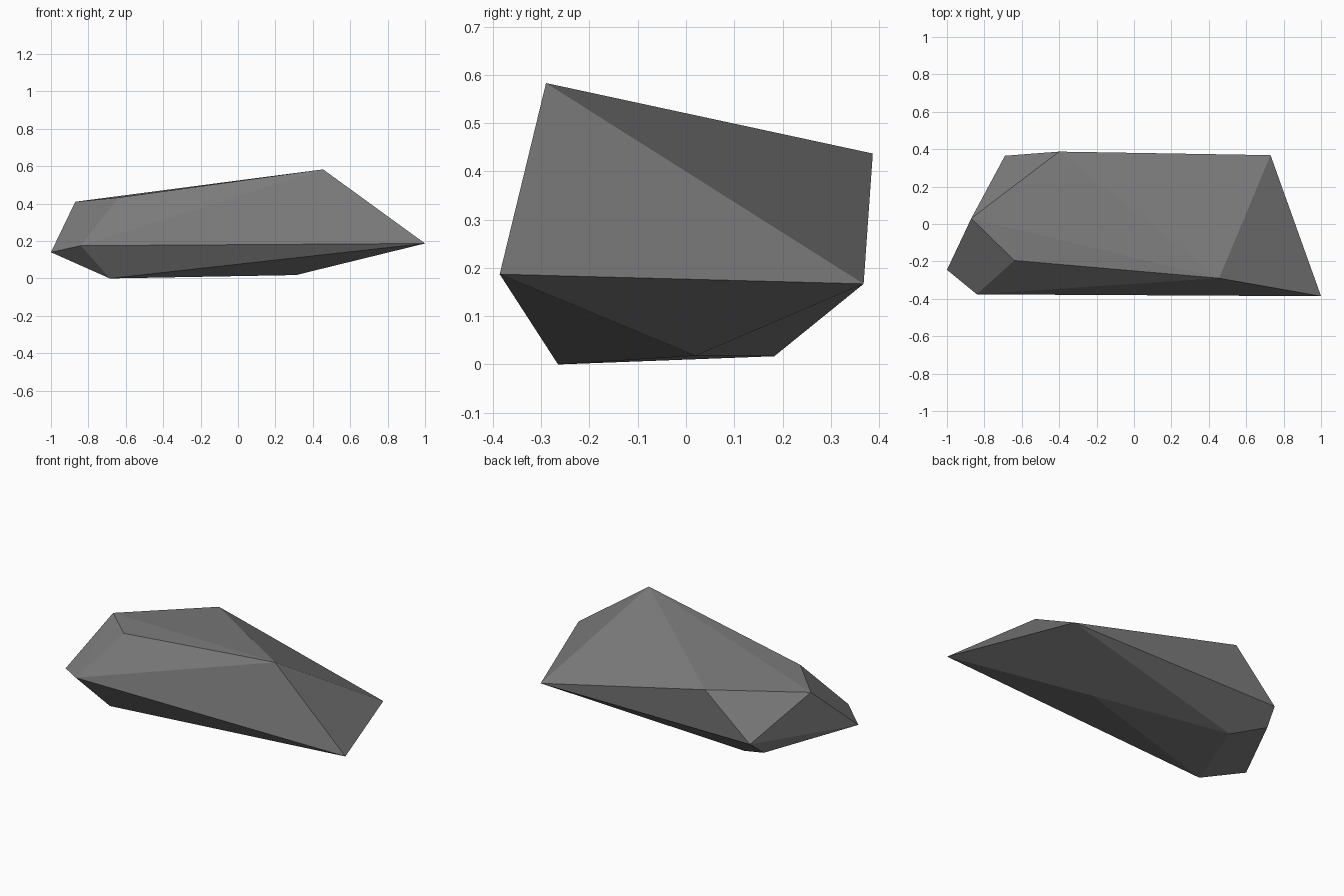
import bpy
import bmesh

if "Cube" in bpy.data.objects:
    bpy.data.objects.remove(bpy.data.objects["Cube"])

# Corner points of the faceted boulder
top = [(-0.87, 0.03, 0.41), (-0.64, -0.195, 0.432), (0.455, -0.29, 0.583), (-0.40, 0.387, 0.437)]
middle = [(-0.69, 0.365, 0.17), (0.73, 0.368, 0.167), (1.0, -0.386, 0.187),
          (-0.84, -0.376, 0.175), (-1.0, -0.245, 0.14)]
bottom = [(-0.685, -0.265, 0.0), (0.31, 0.02, 0.018), (-0.525, 0.183, 0.017), (-0.718, 0.27, 0.09)]

# Boulder: convex hull around the corners
bm = bmesh.new()
for co in top + middle + bottom:
    bm.verts.new(co)
bmesh.ops.convex_hull(bm, input=bm.verts[:])
bmesh.ops.recalc_face_normals(bm, faces=bm.faces[:])

mesh = bpy.data.meshes.new("boulder")
bm.to_mesh(mesh)
bm.free()

# Stone colour, flat faces
stone = bpy.data.materials.new("grey stone")
stone.diffuse_color = (0.2, 0.2, 0.2, 1)
stone.use_nodes = True
stone.node_tree.nodes["Principled BSDF"].inputs["Base Color"].default_value = stone.diffuse_color
mesh.materials.append(stone)

boulder = bpy.data.objects.new("boulder", mesh)
bpy.context.collection.objects.link(boulder)
